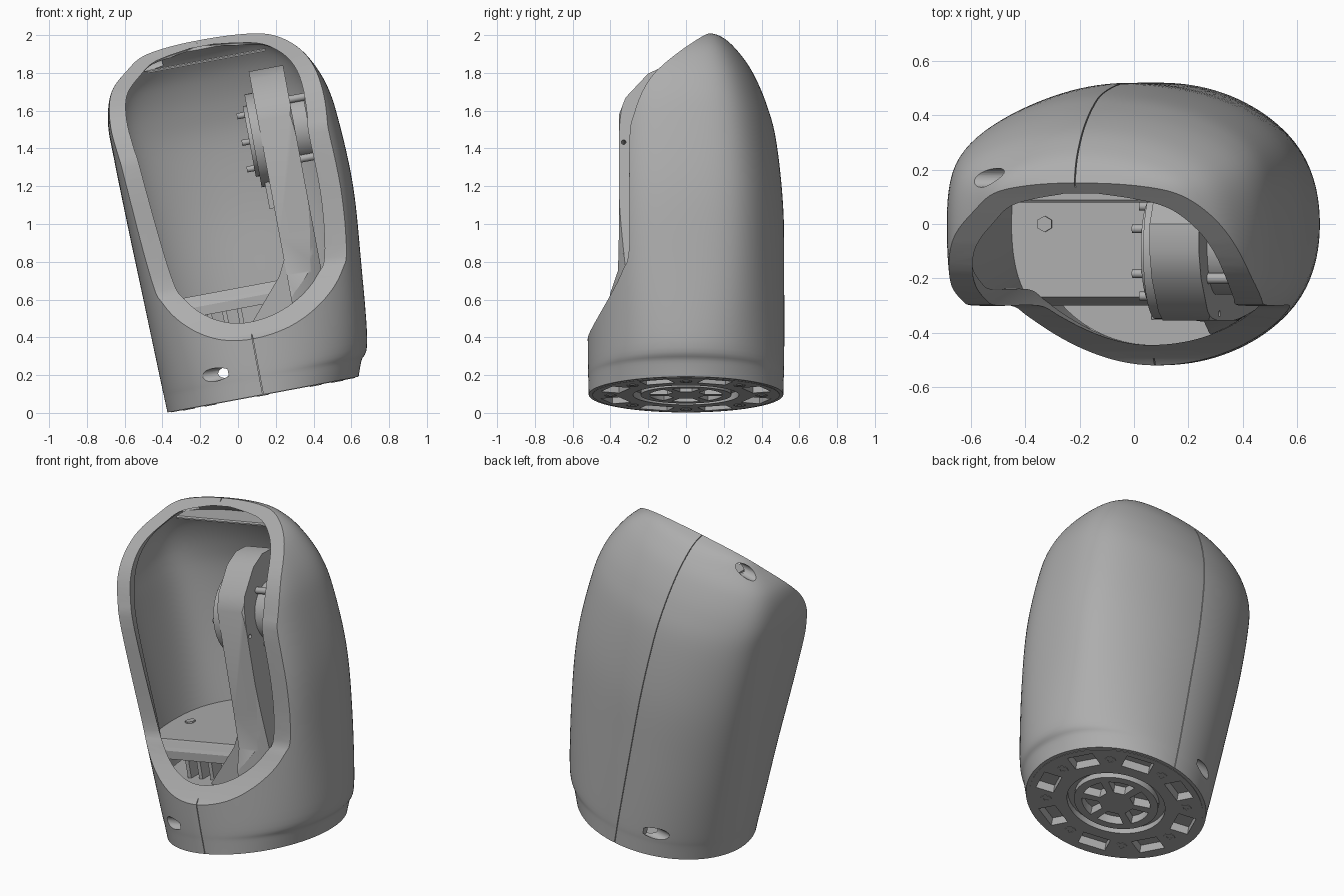
import bpy, bmesh, math
from mathutils import Matrix, Vector

if "Cube" in bpy.data.objects:
    bpy.data.objects.remove(bpy.data.objects["Cube"])

# everything is built upright, then leaned over by this matrix
LEAN = Matrix.Translation((0.1325, 0, 0.097)) @ Matrix.Rotation(math.radians(-10.6), 4, 'Y')

grey = bpy.data.materials.new("plain_grey")
grey.use_nodes = True
COLOR = (0.42, 0.42, 0.42, 1)
grey.diffuse_color = COLOR
grey.node_tree.nodes["Principled BSDF"].inputs["Base Color"].default_value = COLOR


def finish(name, bm):
    bmesh.ops.recalc_face_normals(bm, faces=bm.faces)
    me = bpy.data.meshes.new(name)
    bm.to_mesh(me)
    bm.free()
    me.materials.append(grey)
    ob = bpy.data.objects.new(name, me)
    bpy.context.collection.objects.link(ob)
    ob.matrix_world = LEAN
    return ob


def box(name, lo, hi, turn=0):
    bm = bmesh.new()
    bmesh.ops.create_cube(bm, size=1)
    lo, hi = Vector(lo), Vector(hi)
    for v in bm.verts:
        v.co = (lo + hi) / 2 + v.co * (hi - lo)
    bmesh.ops.rotate(bm, verts=bm.verts, matrix=Matrix.Rotation(turn, 3, 'Z'))
    return finish(name, bm)


def rod(name, r, start, end, sides=48):
    bm = bmesh.new()
    start, end = Vector(start), Vector(end)
    d = end - start
    m = Matrix.Translation((start + end) / 2) @ d.to_track_quat('Z', 'Y').to_matrix().to_4x4()
    bmesh.ops.create_cone(bm, cap_ends=True, segments=sides, radius1=r, radius2=r,
                          depth=d.length, matrix=m)
    return finish(name, bm)


def prism(name, pts, axis, lo, hi):
    """Extrude an outline along x ('X': points are y,z), y ('Y': x,z) or z ('Z': x,y)."""
    def place(p, t):
        return {'X': (t, *p), 'Y': (p[0], t, p[1]), 'Z': (*p, t)}[axis]
    bm = bmesh.new()
    f = bm.faces.new([bm.verts.new(place(p, lo)) for p in pts])
    ext = bmesh.ops.extrude_face_region(bm, geom=[f])
    move = Vector(place((0, 0), hi - lo))
    bmesh.ops.translate(bm, vec=move, verts=[g for g in ext["geom"] if isinstance(g, bmesh.types.BMVert)])
    return finish(name, bm)


def smooth(pts, steps):
    """Catmull-Rom interpolation of rows of numbers."""
    out = []
    for i in range(len(pts) - 1):
        p0, p1, p2, p3 = (pts[max(0, min(len(pts) - 1, i + k))] for k in (-1, 0, 1, 2))
        for s in range(steps):
            t = s / steps
            out.append([0.5 * (2 * b + (c - a) * t + (2 * a - 5 * b + 4 * c - d) * t * t
                               + (3 * b - a - 3 * c + d) * t ** 3) for a, b, c, d in zip(p0, p1, p2, p3)])
    return out + [list(pts[-1])]


def loft(name, rows, sides=120, p=12):
    """Rows: height, width on -x, width on +x, back depth, front depth on -x and +x,
    centre y, roundness on -x and +x. Each ring is an ellipse with sides clipped flat."""
    bm = bmesh.new()
    rings = []
    for h, wl, wr, d, fl, fr, cy, kl, kr in rows:
        ring = []
        for i in range(sides):
            a = math.tau * (i + 0.5) / sides
            c, s = math.cos(a), math.sin(a)
            w, k = (wr, min(kr, 1)) if c > 0 else (wl, min(kl, 1))
            depth = d if s > 0 else fl + (fr - fl) * (0.5 + 0.5 * c)
            g = (((k * c) ** 2 + s * s) ** (p / 2) + (1 - k ** p) * abs(c) ** p) ** (1 / p)
            ring.append(bm.verts.new((w * c / g, cy + depth * s / g, h)))
        rings.append(ring)
    for r0, r1 in zip(rings, rings[1:]):
        for i in range(sides):
            j = (i + 1) % sides
            bm.faces.new((r0[i], r0[j], r1[j], r1[i]))
    bm.faces.new(rings[0])
    bm.faces.new(rings[-1])
    return finish(name, bm)


def inset(rows, side, back, shrink):
    """Rows of a smaller loft inside the given one, open through the bottom."""
    out = []
    for i, (h, l, r, d, fl, fr, cy, kl, kr) in enumerate(rows):
        s = side * (1 - 0.35 * max(0, (h - 1.5) / 0.4))
        b = back * (1 - 0.4 * min(1, max(0, h - 0.6)))
        out.append((h * shrink if i else -0.05, max(l - s, .05), max(r - s, .05), max(d - back, .05),
                    max(fl - b, .05), max(fr - b, .05), cy, kl, kr))
    return out


def boolean(ob, tools, op='DIFFERENCE'):
    for t in tools:
        mod = ob.modifiers.new("cut", 'BOOLEAN')
        mod.operation, mod.solver, mod.object = op, 'EXACT', t
        t.hide_render = True
        t.hide_set(True)
    bpy.context.view_layer.update()
    me = bpy.data.meshes.new_from_object(ob.evaluated_get(bpy.context.evaluated_depsgraph_get()))
    ob.modifiers.clear()
    ob.data = me


def shade(ob, deg=30):
    bpy.ops.object.select_all(action='DESELECT')
    ob.select_set(True)
    bpy.context.view_layer.objects.active = ob
    bpy.ops.object.shade_smooth_by_angle(angle=math.radians(deg))


# outer shell
BODY = [(0, .515, .515, .515, .515, .515, 0, 1, 1), (.08, .517, .545, .517, .517, .517, 0, .995, .975),
        (.18, .52, .595, .52, .52, .52, 0, .98, .965), (.6, .53, .64, .52, .525, .52, 0, .93, .9),
        (1, .54, .672, .515, .56, .52, 0, .89, .88), (1.36, .546, .66, .478, .6, .51, 0, .865, .88),
        (1.56, .543, .63, .425, .58, .48, 0, .86, .88), (1.72, .495, .56, .355, .46, .4, 0, .87, .88),
        (1.82, .39, .47, .24, .27, .27, .045, .9, .9), (1.88, .29, .35, .12, .12, .12, .1, .95, .95),
        (1.91, .1, .14, .015, .015, .015, .125, 1, 1)]
rows = smooth(BODY, 6)
shell = loft("shell", rows)

# slanted front opening, swept straight through from side to side
FRONT = smooth([(-.58, .285), (-.52, .3), (-.41, .44), (-.335, .57), (-.3, .7), (-.3, 1.25), (-.275, 1.4),
                (-.215, 1.55), (-.12, 1.67), (.11, 1.87), (.3, 2.04)], 4)
FRAME = [(.3, 2.3), (-.9, 2.3), (-.9, .285)]
opening = prism("opening_cutter", FRONT + FRAME, 'X', -1, 1)

# hollow: a narrow mouth at the rim, widening to a thin wall behind it
mouth = loft("mouth_cutter", inset(rows, .09, .075, .98))
hollow = loft("hollow_cutter", inset(rows, .045, .04, .982))
boolean(hollow, [prism("rim_keeper", [(y + .06, h) for y, h in FRONT] + FRAME, 'X', -1, 1)])

# shallow seam groove between the two halves, and screw holes
seam = box("seam_cutter", (-.002, -.8, -.1), (.002, .8, 2.2))
boolean(seam, [loft("seam_core", inset(rows, .03, .025, .99))])
screws = [rod("screw_cutter", .035, (-.8, y, h), (end, y, h), 24)
          for y, h, end in ((-.465, .15, -.16), (.465, .15, -.16), (.17, 1.83, -.2))]
boolean(shell, [mouth, hollow, opening, seam] + screws)
shade(shell)

# round base plate with pockets, bolts and a spoked hub
base = rod("base_plate", .495, (0, 0, -.003), (0, 0, .1), 96)
cutters = [box("pocket_cutter", (.35, -.08, -.1), (.455, .08, .05), math.tau * (k + .5) / 8) for k in range(8)]
for k in range(6):
    fan = [(r * math.cos(a), r * math.sin(a)) for r, offs in ((.1, (-.32, .32)), (.195, (.4, .2, 0, -.2, -.4)))
           for a in [math.tau * k / 6 + o for o in offs]]
    cutters.append(prism("hub_cutter", fan, 'Z', -.1, .05))
groove = rod("groove_cutter", .28, (0, 0, -.1), (0, 0, .035), 64)
boolean(groove, [rod("groove_core", .24, (0, 0, -.2), (0, 0, .2), 64)])
boolean(base, cutters + [groove])
shade(base)
for k in range(8):
    a = math.tau * k / 8
    x, y = .4 * math.cos(a), .4 * math.sin(a)
    ring = rod("base_bolt", .032, (x, y, -.006), (x, y, .02), 20)
    boolean(ring, [rod("bolt_hole_cutter", .016, (x, y, -.1), (x, y, .01), 6)])
    shade(ring)

# inner floor with a straight front edge, and the ledge and ribs below it
floor = box("inner_floor", (-.7, -.3, .47), (.7, .7, .58))
ledge = box("lower_ledge", (-.7, -.7, .26), (.7, .7, .36))
boolean(floor, [hollow], 'INTERSECT')
boolean(ledge, [mouth], 'INTERSECT')
for x in (-.2, -.12, -.04):
    box("floor_rib", (x - .012, -.29, .36), (x + .012, -.2, .47))
shade(rod("floor_bolt", .03, (-.36, 0, .57), (-.36, 0, .59), 6))

# upright arm standing on a sloping foot
ARM = [(-.42, .4), (-.4, .5), (-.36, .6), (-.355, .8), (-.355, 1.43), (-.32, 1.52), (-.2, 1.65),
       (-.1, 1.695), (0, 1.69), (.08, 1.62), (.11, 1.5), (.11, .4)]
arm = prism("arm", ARM, 'X', .24, .425)
boolean(arm, [mouth], 'INTERSECT')
boolean(arm, [rod("pin_cutter", .012, (.1, -.33, 1.28), (.6, -.33, 1.28), 16)])
shade(arm)
foot = prism("arm_foot", [(0, .3), (0, .37), (.2, .6), (.24, .68), (.42, .68), (.42, .3)], 'Y', -.352, .11)
boolean(foot, [mouth], 'INTERSECT')
shade(foot)

# round mount, bolts and motor on the arm
shade(rod("mount_disc", .25, (.195, -.1, 1.33), (.25, -.1, 1.33)))
shade(rod("mount_hub", .19, (.175, -.1, 1.33), (.2, -.1, 1.33)))
box("mount_plate", (.215, -.2, .96), (.245, 0, 1.3))
for k in range(6):
    a = math.tau * (k + .5) / 6
    y, h = -.1 + .165 * math.sin(a), 1.33 + .165 * math.cos(a)
    shade(rod("mount_bolt", .016, (.135, y, h), (.18, y, h), 16))
shade(rod("motor", .18, (.42, -.08, 1.35), (.5, -.08, 1.35)))
for h in (1.19, 1.35, 1.51):
    shade(rod("motor_pin", .02, (.42, -.2, h), (.53, -.2, h), 16))

# flat tab under the dome
tab = box("dome_tab", (-.29, .08, 1.785), (.35, .4, 1.8))
boolean(tab, [hollow], 'INTERSECT')
